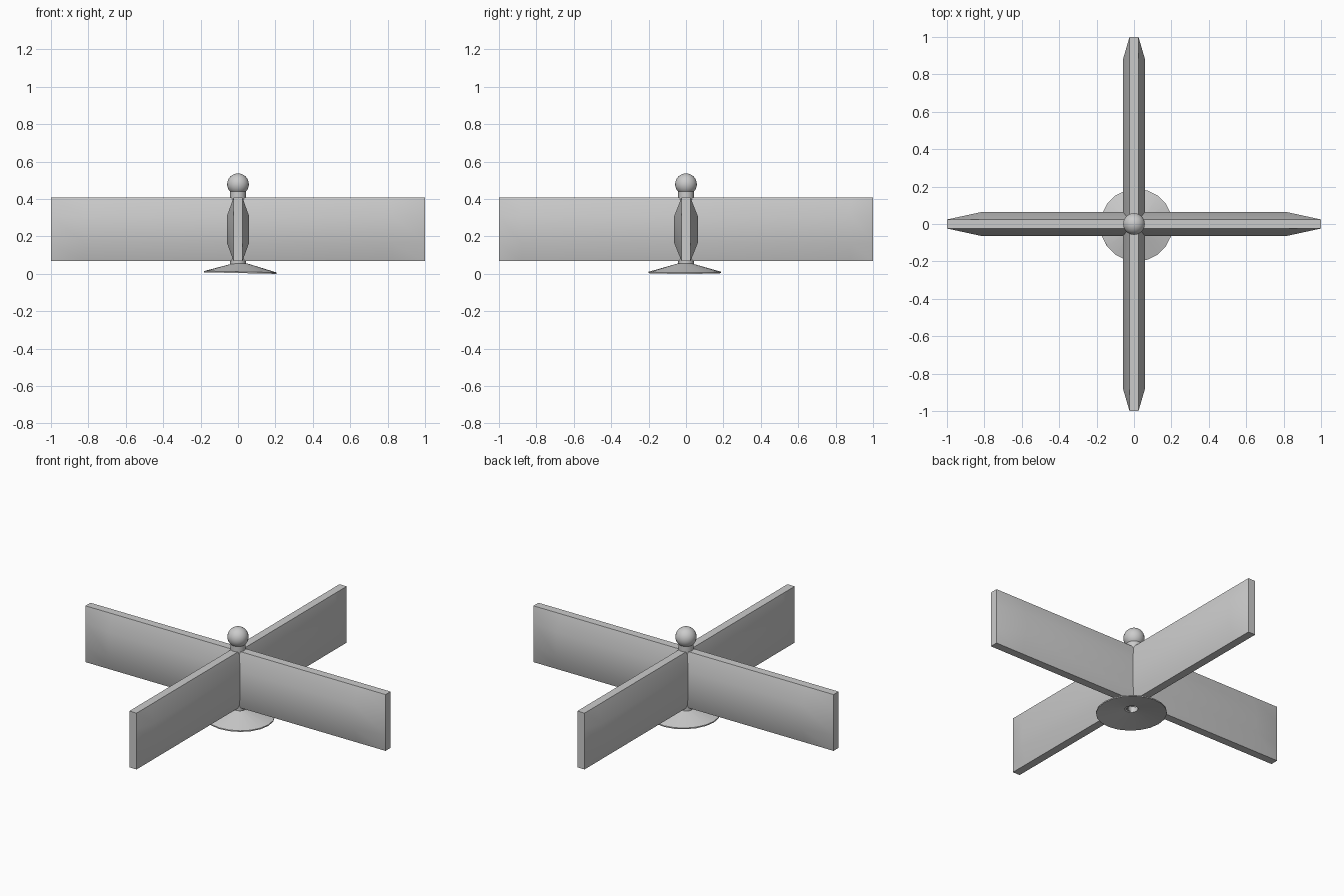
import bpy
import bmesh
from math import radians, cos, sin, pi

if "Cube" in bpy.data.objects:
    bpy.data.objects.remove(bpy.data.objects["Cube"])


def finish(name, bm):
    bmesh.ops.recalc_face_normals(bm, faces=bm.faces)
    mesh = bpy.data.meshes.new(name)
    bm.to_mesh(mesh)
    bm.free()
    obj = bpy.data.objects.new(name, mesh)
    bpy.context.collection.objects.link(obj)
    bpy.ops.object.select_all(action='DESELECT')
    obj.select_set(True)
    bpy.context.view_layer.objects.active = obj
    bpy.ops.object.shade_smooth_by_angle(angle=radians(30))
    return obj


def blade_pair(name, bulge, edge, taper, turn):
    # bulging board section, flattened to a thin slab at both tips
    side = [(edge, 0.068), (bulge, 0.165), (bulge, 0.31), (edge, 0.407)]
    section = side + [(-w, z) for w, z in reversed(side)]
    bm = bmesh.new()
    rings = []
    for x in (-1, -taper, taper, 1):
        tip = abs(x) == 1
        rings.append([bm.verts.new((x, (edge if w > 0 else -edge) if tip else w, z))
                      for w, z in section])
    n = len(section)
    for a, b in zip(rings, rings[1:]):
        for i in range(n):
            j = (i + 1) % n
            bm.faces.new((a[i], a[j], b[j], b[i]))
    bm.faces.new(rings[0])
    bm.faces.new(rings[-1])
    obj = finish(name, bm)
    obj.rotation_euler.z = turn
    return obj


def lathe(name, profile, sides, closed=False):
    bm = bmesh.new()
    rings = [[bm.verts.new((r * cos(2 * pi * i / sides), r * sin(2 * pi * i / sides), z))
              for i in range(sides)] for r, z in profile]
    pairs = list(zip(rings, rings[1:])) + ([(rings[-1], rings[0])] if closed else [])
    for a, b in pairs:
        for i in range(sides):
            j = (i + 1) % sides
            bm.faces.new((a[i], a[j], b[j], b[i]))
    return finish(name, bm)


# four crossing blades
blade_pair("side_blades", 0.063, 0.024, 0.82, 0)
blade_pair("front_back_blades", 0.059, 0.024, 0.88, pi / 2)

# central tube, open underneath
lathe("post", [(0.034, 0.2), (0.034, 0.035), (0.042, 0.035), (0.042, 0.44)], 24)

# ball on top
bm = bmesh.new()
bmesh.ops.create_uvsphere(bm, u_segments=24, v_segments=16, radius=0.058)
finish("top_ball", bm).location.z = 0.479

# shallow conical foot, slightly tilted and off centre
foot = lathe("foot", [(0.036, 0.056), (0.194, 0.011), (0.194, 0.004), (0.036, 0.03)],
             20, closed=True)
foot.location = (0.013, -0.006, 0.0)
foot.rotation_euler.y = radians(1.2)
